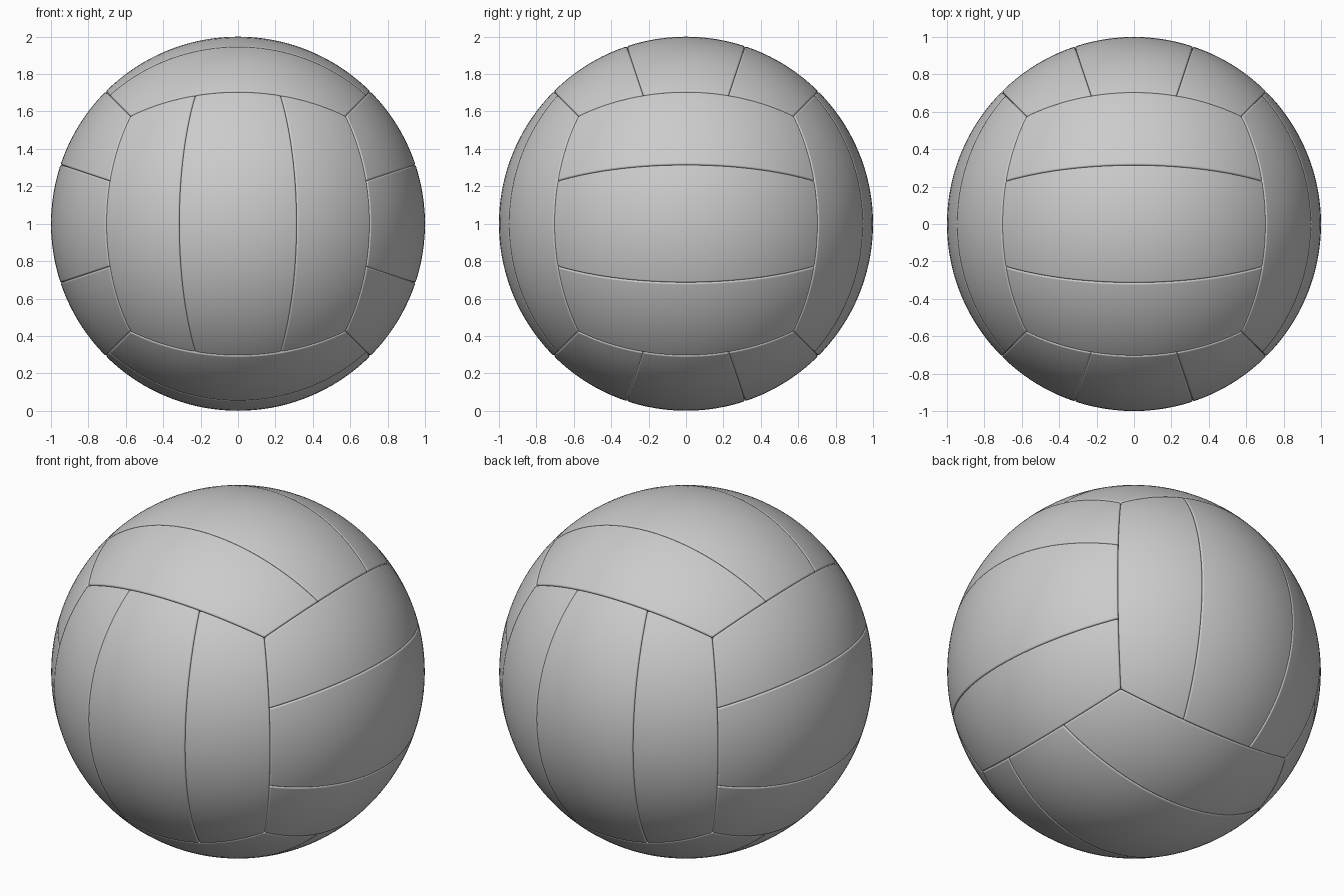
import bpy, bmesh
from math import tan, pi
from mathutils import Vector

if "Cube" in bpy.data.objects:
    bpy.data.objects.remove(bpy.data.objects["Cube"])

X, Y, Z = Vector((1, 0, 0)), Vector((0, 1, 0)), Vector((0, 0, 1))
CENTRE = Z  # ball of radius 1 resting on z = 0


def panel(name, normal, across, along, index):
    """One curved strip: a third of a cube face projected onto the sphere."""
    bm = bmesh.new()
    bmesh.ops.create_grid(bm, x_segments=12, y_segments=36, size=1)
    for v in bm.verts:
        u = (v.co.x + 2 * index) / 3
        w = tan(v.co.y * pi / 4)
        v.co = (normal + across * u + along * w).normalized()
    bm.normal_update()
    for f in bm.faces:
        f.smooth = True
        if f.normal.dot(f.calc_center_median()) < 0:
            f.normal_flip()
    mesh = bpy.data.meshes.new(name)
    bm.to_mesh(mesh)
    bm.free()
    ob = bpy.data.objects.new(name, mesh)
    ob.location = CENTRE
    bpy.context.collection.objects.link(ob)

    # leather thickness inwards, then rounded rims that form the seams
    solid = ob.modifiers.new("thickness", 'SOLIDIFY')
    solid.thickness = 0.05
    solid.offset = -1
    bevel = ob.modifiers.new("rounded_rim", 'BEVEL')
    bevel.width = 0.01
    bevel.segments = 3
    bevel.limit_method = 'ANGLE'
    bevel.angle_limit = pi / 4
    bevel.harden_normals = True


# six sides, each with three strips; strip direction turns from side to side
sides = {
    "front": (-Y, X, Z), "back": (Y, X, Z),
    "right": (X, Z, Y), "left": (-X, Z, Y),
    "top": (Z, Y, X), "bottom": (-Z, Y, X),
}
for side, axes in sides.items():
    for i in (-1, 0, 1):
        panel(f"{side}_panel_{i + 2}", *axes, i)
